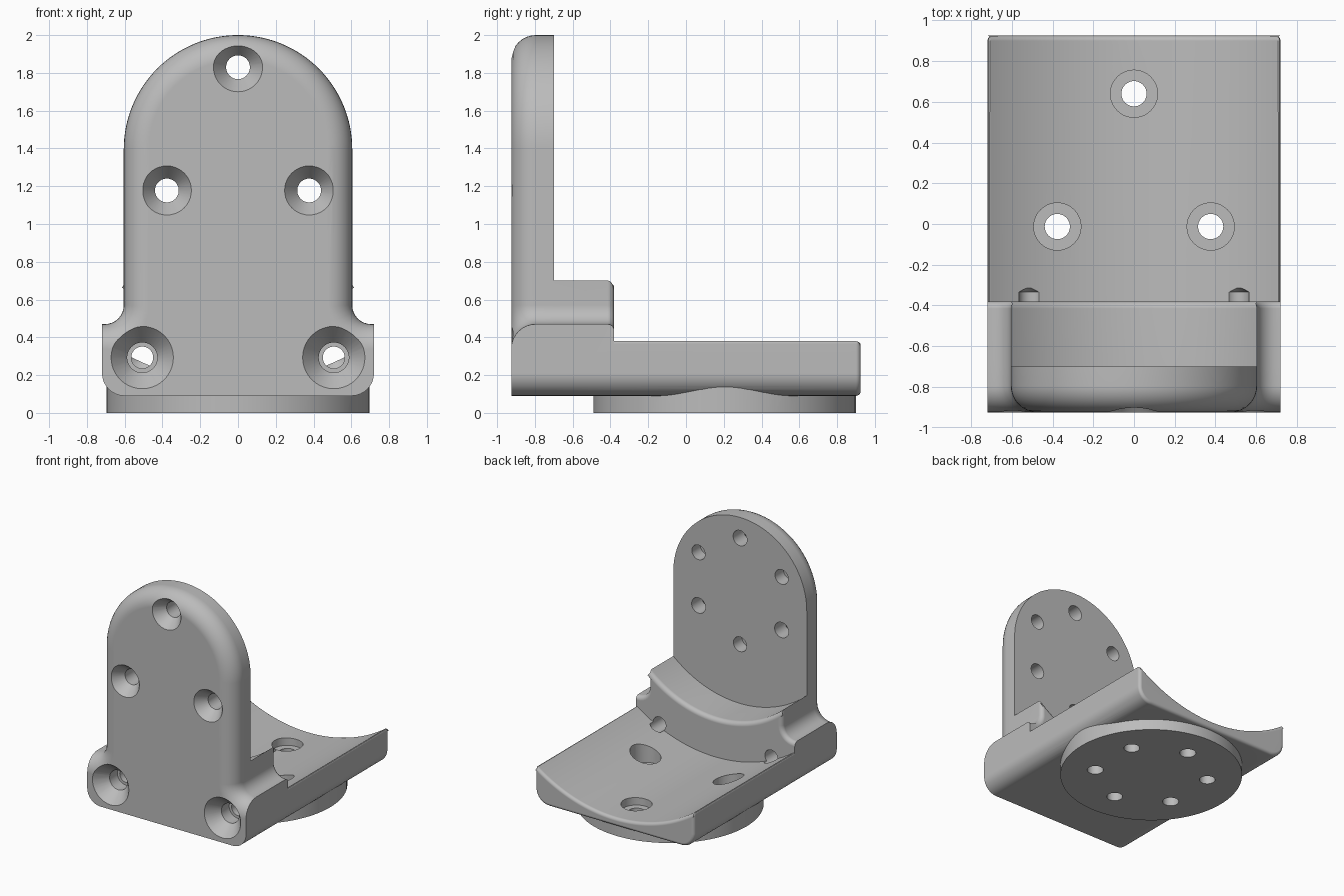
import bpy, bmesh, math
from mathutils import Vector

cube = bpy.data.objects.get("Cube")
if cube:
    bpy.data.objects.remove(cube, do_unlink=True)

# Main dimensions
HALF_W, PLATE_R = 0.72, 0.605
BOTTOM, SHOULDER, AXIS_Z = 0.09, 0.47, 1.395
FRONT, PLATE_BACK, STEP, BACK = -0.925, -0.7, -0.38, 0.925
DISC_Y, BOLT_R = 0.205, 0.435
CRADLE_R, SADDLE_R = 1.236, 0.92

grey = bpy.data.materials.new("plain grey")
grey.use_nodes = True
grey.diffuse_color = (0.5, 0.5, 0.5, 1)
grey.node_tree.nodes["Principled BSDF"].inputs["Base Color"].default_value = (0.5, 0.5, 0.5, 1)


def arc(cx, cz, r, a0, a1, n):
    angles = [math.radians(a0 + (a1 - a0) * i / n) for i in range(n + 1)]
    return [(cx + r * math.cos(a), cz + r * math.sin(a)) for a in angles]


def hollow(r, half_width, n=40):
    """Right half of a concave arc about the main axis, ending at the middle."""
    return arc(0, AXIS_Z, r, -math.degrees(math.acos(half_width / r)), -90, n)


def finish(name, bm):
    bmesh.ops.recalc_face_normals(bm, faces=bm.faces)
    mesh = bpy.data.meshes.new(name)
    bm.to_mesh(mesh)
    bm.free()
    mesh.materials.append(grey)
    ob = bpy.data.objects.new(name, mesh)
    bpy.context.collection.objects.link(ob)
    return ob


def extrude_profile(name, half, y0, y1, rule, radius, segments):
    """Mirror a half outline, extrude it along y and round the edges picked by rule."""
    outline = half + [(-x, z) for x, z in half[-2::-1]]
    bm = bmesh.new()
    ends = [[bm.verts.new((x, y, z)) for x, z in outline] for y in (y0, y1)]
    for ring in ends:
        bm.faces.new(ring)
    n = len(outline)
    for i in range(n):
        j = (i + 1) % n
        bm.faces.new((ends[0][i], ends[0][j], ends[1][j], ends[1][i]))
    bmesh.ops.recalc_face_normals(bm, faces=bm.faces)
    edges = [e for e in bm.edges if rule(e.verts[0].co, e.verts[1].co)]
    bmesh.ops.bevel(bm, geom=edges, offset=radius, offset_type='OFFSET', segments=segments,
                    profile=0.5, affect='EDGES', clamp_overlap=False)
    return finish(name, bm)


def lathe(name, origin, direction, steps, sides=40):
    """Turned solid: steps are (radius, distance along the direction)."""
    turn = Vector(direction).to_track_quat('Z', 'Y')
    bm = bmesh.new()
    rings = []
    for r, t in steps:
        ring = []
        for k in range(sides):
            a = 2 * math.pi * k / sides
            ring.append(bm.verts.new(Vector(origin) + turn @ Vector((r * math.cos(a), r * math.sin(a), t))))
        rings.append(ring)
    bm.faces.new(rings[0])
    bm.faces.new(rings[-1])
    for a, b in zip(rings, rings[1:]):
        for k in range(sides):
            m = (k + 1) % sides
            bm.faces.new((a[k], a[m], b[m], b[k]))
    return finish(name, bm)


def combine(target, other, operation):
    mod = target.modifiers.new("combine", 'BOOLEAN')
    mod.operation, mod.solver, mod.object = operation, 'EXACT', other
    bpy.context.view_layer.update()
    result = bpy.data.meshes.new_from_object(
        target.evaluated_get(bpy.context.evaluated_depsgraph_get()))
    target.modifiers.clear()
    target.data = result
    bpy.data.objects.remove(other, do_unlink=True)


# Shared lower outline: rounded bottom corner, shoulder, cove up to the plate
corner = arc(HALF_W - 0.12, BOTTOM + 0.12, 0.12, -90, 0, 8)
shoulders = corner + [(HALF_W, SHOULDER)] + arc(PLATE_R + 0.1, SHOULDER + 0.1, 0.1, -90, -180, 8)

# Upright plate with a rounded front rim
bracket = extrude_profile(
    "mounting_bracket", shoulders + arc(0, AXIS_Z, PLATE_R, 0, 90, 32), FRONT, PLATE_BACK,
    lambda a, b: max(a.y, b.y) < FRONT + 0.01 and min(a.z, b.z) > SHOULDER - 0.01, 0.13, 8)

# Hollowed saddle behind the plate
saddle = extrude_profile(
    "saddle", shoulders + hollow(SADDLE_R, PLATE_R), PLATE_BACK, STEP,
    lambda a, b: min(a.y, b.y) > STEP - 0.01 and min(a.z, b.z) > SHOULDER - 0.01, 0.035, 4)


# Cradle floor with softened rim and back end
def cradle_edge(a, b):
    rim = min(abs(a.x), abs(b.x)) > HALF_W - 0.001 and min(a.z, b.z) > 0.3
    return rim or min(a.y, b.y) > BACK - 0.01


cradle = extrude_profile("cradle", corner + hollow(CRADLE_R, HALF_W), STEP, BACK,
                         cradle_edge, 0.025, 4)

# Round foot
foot = lathe("foot", (0, DISC_Y, 0), (0, 0, 1), [(0.695, 0), (0.695, 0.15)], 96)

for part in (saddle, cradle, foot):
    combine(bracket, part, 'UNION')

# Bolt circles: alternate holes go through, the others are blind
for k in range(6):
    a = math.radians(90 + 60 * k)
    x, v = BOLT_R * math.cos(a), BOLT_R * math.sin(a)
    on_plate = (x, 0, AXIS_Z + v)
    on_foot = (x, DISC_Y + v, 0)
    if k % 2 == 0:
        plate_hole = lathe("plate_hole", on_plate, (0, 1, 0),
                           [(0.13, FRONT - 0.05), (0.13, FRONT), (0.063, FRONT + 0.09), (0.063, -0.6)])
        foot_hole = lathe("foot_hole", on_foot, (0, 0, 1),
                          [(0.062, -0.05), (0.062, 0.1), (0.116, 0.1), (0.116, 0.5)])
    else:
        plate_hole = lathe("plate_hole", on_plate, (0, 1, 0), [(0.06, -0.81), (0.06, -0.6)])
        foot_hole = lathe("foot_hole", on_foot, (0, 0, 1), [(0.06, -0.05), (0.06, 0.08)])
    combine(bracket, plate_hole, 'DIFFERENCE')
    combine(bracket, foot_hole, 'DIFFERENCE')

# Long countersunk corner holes with drill tips
for side in (-1, 1):
    drill = lathe("corner_hole", (side * 0.507, FRONT, 0.293), (0, 1, 0),
                  [(0.165, -0.05), (0.165, 0), (0.08, 0.1), (0.08, 0.2),
                   (0.058, 0.2), (0.058, 0.59), (0.001, 0.625)])
    combine(bracket, drill, 'DIFFERENCE')

# Smooth shading with crisp edges
bpy.ops.object.select_all(action='DESELECT')
bracket.select_set(True)
bpy.context.view_layer.objects.active = bracket
bpy.ops.object.shade_smooth_by_angle(angle=math.radians(30))
weighted = bracket.modifiers.new("even_normals", 'WEIGHTED_NORMAL')
weighted.keep_sharp = True
